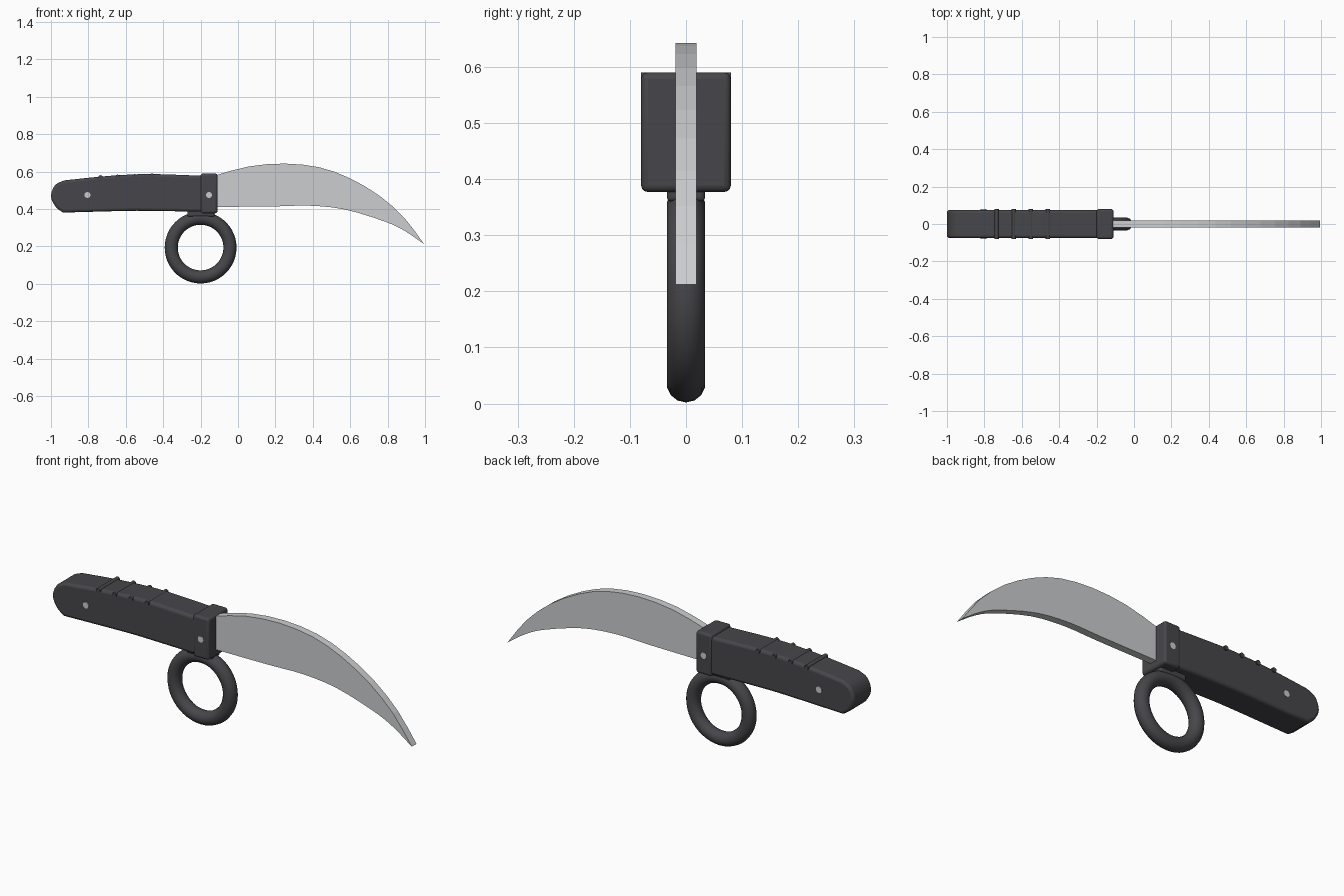
import bpy, bmesh, math
from mathutils import Vector

if "Cube" in bpy.data.objects:
    bpy.data.objects.remove(bpy.data.objects["Cube"])


def material(name, rgb):
    m = bpy.data.materials.new(name)
    m.diffuse_color = (*rgb, 1)
    m.use_nodes = True
    m.node_tree.nodes["Principled BSDF"].inputs["Base Color"].default_value = m.diffuse_color
    return m


DARK = material("dark_grip", (0.062, 0.062, 0.070))
STEEL = material("steel", (0.60, 0.61, 0.62))
PIN = material("pin_metal", (0.60, 0.60, 0.60))


def spline(pts, steps):
    """Smooth curve through the given points."""
    p = [Vector(q) for q in pts]
    p = [2 * p[0] - p[1]] + p + [2 * p[-1] - p[-2]]
    out = []
    for a, b, c, d in zip(p, p[1:], p[2:], p[3:]):
        for i in range(steps):
            t = i / steps
            out.append(0.5 * (2 * b + (c - a) * t + (2 * a - 5 * b + 4 * c - d) * t ** 2
                              + (3 * b - a - 3 * c + d) * t ** 3))
    return out + [p[-2]]


def finish(ob, mat, bevel=0, smooth=True):
    ob.data.materials.append(mat)
    if bevel:
        mod = ob.modifiers.new("soft_edges", 'BEVEL')
        mod.width, mod.segments = bevel, 3
        mod.limit_method, mod.angle_limit = 'ANGLE', math.radians(40)
    if smooth:
        bpy.ops.object.select_all(action='DESELECT')
        ob.select_set(True)
        bpy.context.view_layer.objects.active = ob
        bpy.ops.object.shade_smooth_by_angle(angle=math.radians(35))
    return ob


def plate(name, outline, half, mat, bevel=0, smooth=True):
    """Side outline in x and z, extruded along y."""
    bm = bmesh.new()
    face = bm.faces.new([bm.verts.new((x, -half, z)) for x, z in outline])
    ext = bmesh.ops.extrude_face_region(bm, geom=[face])
    verts = [v for v in ext["geom"] if isinstance(v, bmesh.types.BMVert)]
    bmesh.ops.translate(bm, verts=verts, vec=(0, 2 * half, 0))
    bmesh.ops.recalc_face_normals(bm, faces=bm.faces)
    me = bpy.data.meshes.new(name)
    bm.to_mesh(me)
    bm.free()
    ob = bpy.data.objects.new(name, me)
    bpy.context.collection.objects.link(ob)
    return finish(ob, mat, bevel, smooth)


def box(name, x0, x1, z0, z1, half, mat, bevel):
    return plate(name, [(x0, z0), (x1, z0), (x1, z1), (x0, z1)], half, mat, bevel)


def cross_pin(name, x, z, radius, half, mat, sides=16):
    bpy.ops.mesh.primitive_cylinder_add(vertices=sides, radius=radius, depth=2 * half,
                                        location=(x, 0, z), rotation=(math.pi / 2, 0, 0))
    ob = bpy.context.object
    ob.name = name
    return finish(ob, mat)


# curved blade
spine = spline([(-0.15, 0.565), (-0.11, 0.583), (0.06, 0.628), (0.25, 0.643), (0.435, 0.623),
                (0.595, 0.566), (0.755, 0.472), (0.89, 0.352), (0.995, 0.212)], 2)
edge = spline([(0.995, 0.212), (0.89, 0.284), (0.78, 0.335), (0.57, 0.398), (0.38, 0.418),
               (0.195, 0.414), (-0.15, 0.411)], 3)
plate("blade", spine + edge[1:], 0.019, STEEL, smooth=False)

# grip with rounded butt
butt = spline([(-0.935, 0.381), (-0.975, 0.412), (-1.0, 0.468), (-0.978, 0.528), (-0.93, 0.553)], 3)
top = spline([(-0.93, 0.553), (-0.75, 0.572), (-0.6, 0.583), (-0.45, 0.587), (-0.17, 0.577)], 3)
bottom = spline([(-0.17, 0.385), (-0.45, 0.390), (-0.6, 0.390), (-0.935, 0.381)], 3)
plate("grip", butt + top[1:] + bottom[:-1], 0.075, DARK, bevel=0.014)

# bolster and finger ring
box("bolster", -0.2, -0.11, 0.377, 0.59, 0.08, DARK, 0.012)
box("ring_mount", -0.27, -0.125, 0.36, 0.40, 0.034, DARK, 0.008)
bpy.ops.mesh.primitive_torus_add(major_radius=0.157, minor_radius=0.035, major_segments=48,
                                 minor_segments=14, location=(-0.2, 0, 0.194),
                                 rotation=(math.pi / 2, 0, 0))
ring = bpy.context.object
ring.name = "finger_ring"
finish(ring, DARK)

# thumb ridges across the grip top
for i in range(4):
    cross_pin(f"thumb_ridge_{i + 1}", -0.735 + 0.0917 * i, 0.569 + 0.003 * i, 0.012, 0.08, DARK, 12)

# pins through the grip and bolster
cross_pin("grip_pin", -0.805, 0.475, 0.016, 0.079, PIN)
cross_pin("bolster_pin", -0.155, 0.475, 0.016, 0.0805, PIN)
